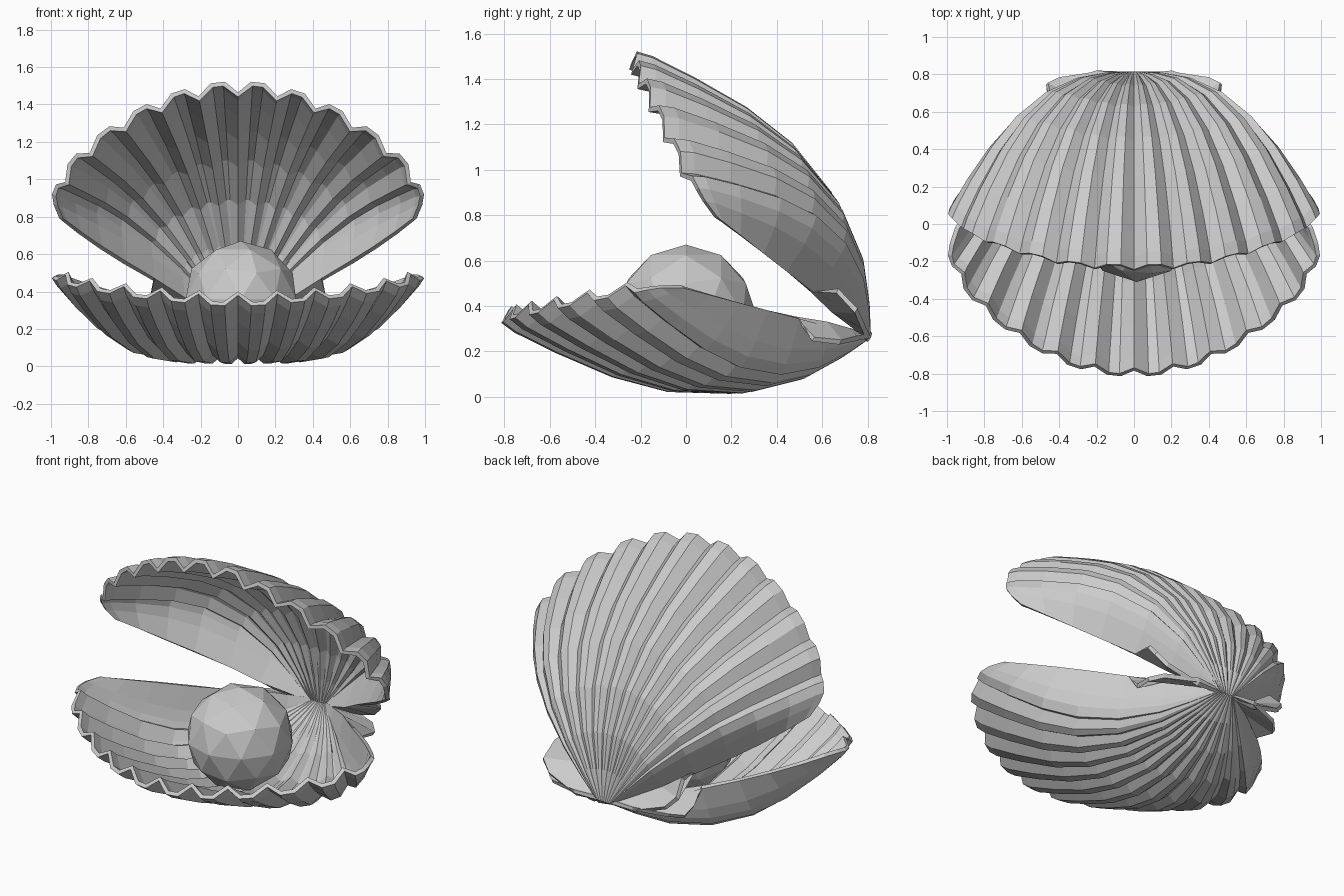
import bpy, bmesh, math
from mathutils import Vector

cube = bpy.data.objects.get("Cube")
if cube:
    bpy.data.objects.remove(cube, do_unlink=True)

mat = bpy.data.materials.new("pale grey")
mat.use_nodes = True
grey = (0.6, 0.6, 0.6, 1)
mat.diffuse_color = grey
mat.node_tree.nodes["Principled BSDF"].inputs["Base Color"].default_value = grey

HINGE_Y, HINGE_Z = 0.815, 0.26
OPENING = math.radians(53)

# Steps from hinge to lip, with the depth of the bowl at each (blunt at the lip)
STEPS = [0, .1, .22, .38, .55, .7, .85, .965, 1]
DEPTH = [0, .1, .2, .272, .275, .22, .125, .04, 0]

# Rib tips on one half: sideways, forward, height, bowl depth factor, groove
RIBS = [Vector(r) for r in (
    (.11, 1.645, .065, 1.0, 0), (.325, 1.6, .085, 1.02, 0),
    (.53, 1.505, .105, 1.05, 0), (.73, 1.37, .135, 1.06, 0),
    (.905, 1.205, .17, 1.0, 0), (1.0, 1.02, .205, .85, 0))]
WALL = Vector((.985, .92, .22, .5, 0))
EDGE = Vector((.955, .83, .22, 0, 0))
# Outline of the ear beside the hinge
EAR = [(.2, 0, 0), (.4, .07, -.015), (.46, .14, -.03), (.44, .26, -.015)]


def groove(a, b):
    """Valley column between two ribs."""
    m = (a + b) / 2
    return Vector((m[0] * .97, m[1] * .972, m[2], m[3], 1 - .25 * m[0]))


def shoulder(rib, side):
    """Edge of the flat crest of a rib, towards a neighbouring column."""
    p = rib.lerp(side, .36)
    p[4] = 0
    return p


def half_columns():
    first = RIBS[0].copy()
    first[0] = -first[0]
    valleys = [groove(first, RIBS[0])]
    valleys += [groove(a, b) for a, b in zip(RIBS, RIBS[1:])] + [WALL]
    cols = [valleys[0]]
    for i, rib in enumerate(RIBS):
        cols += [shoulder(rib, valleys[i]), shoulder(rib, valleys[i + 1]), valleys[i + 1]]
    return cols + [EDGE]


def place(x, f, h, upper):
    """Hinge space to world; the upper half is reflected open."""
    if upper:
        c, s = math.cos(OPENING), math.sin(OPENING)
        f, h = f * c + h * s, f * s - h * c
    return (x, HINGE_Y - f, HINGE_Z + h)


def make_shell(name, upper):
    bm = bmesh.new()
    grid = []
    for x, f, h, bowl, dip in half_columns():
        col = []
        for t, d in zip(STEPS, DEPTH):
            px = x * (t + .3 * t * (1 - t) + .05 * (1 - t))
            ph = h * t - d * bowl + .055 * dip * t ** .6
            col.append(bm.verts.new(place(px, f * t, ph, upper)))
        grid.append(col)

    # The ear joins the first stretch of the rim
    ear = [bm.verts.new(place(*p, upper)) for p in EAR]
    for a, b in list(zip(grid, grid[1:])) + [(grid[-1], ear)]:
        for j in range(len(b) - 1):
            face = [a[j], b[j], b[j + 1], a[j + 1]]
            bm.faces.new(reversed(face) if upper else face)

    mesh = bpy.data.meshes.new(name)
    bm.to_mesh(mesh)
    bm.free()
    mesh.materials.append(mat)
    ob = bpy.data.objects.new(name, mesh)
    bpy.context.collection.objects.link(ob)
    mirror = ob.modifiers.new("mirror", 'MIRROR')
    mirror.use_clip = True
    thick = ob.modifiers.new("thickness", 'SOLIDIFY')
    thick.thickness = .025
    thick.offset = -1


make_shell("lower_shell", False)
make_shell("upper_shell", True)

# Pearl resting in the lower shell
bpy.ops.mesh.primitive_ico_sphere_add(subdivisions=2, radius=.31, location=(.015, 0, .36))
pearl = bpy.context.object
pearl.name = "pearl"
pearl.data.materials.append(mat)
